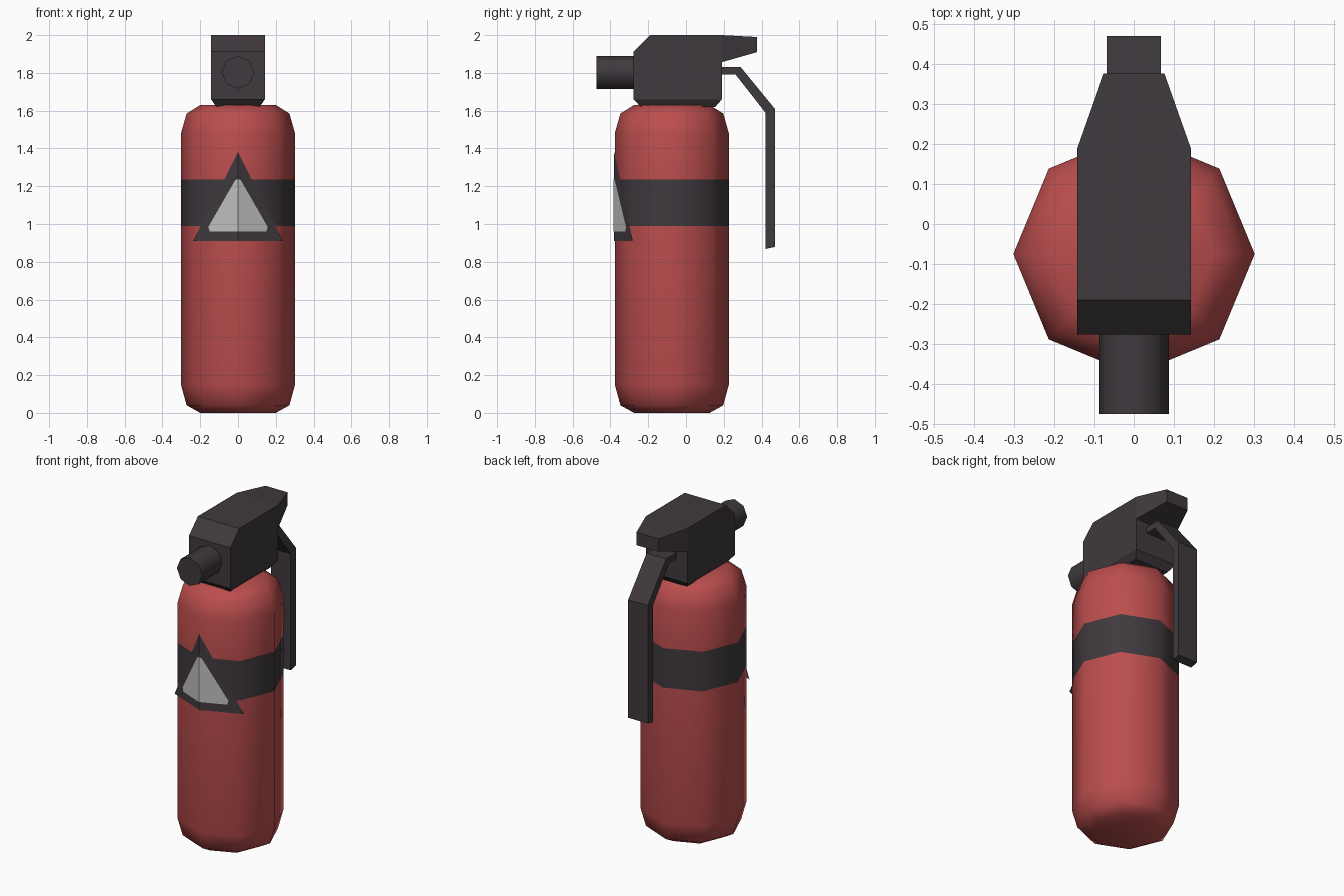
import bpy, bmesh, math

if "Cube" in bpy.data.objects:
    bpy.data.objects.remove(bpy.data.objects["Cube"])


def material(name, rgb):
    m = bpy.data.materials.new(name)
    m.diffuse_color = (*rgb, 1)
    m.use_nodes = True
    m.node_tree.nodes["Principled BSDF"].inputs["Base Color"].default_value = m.diffuse_color
    return m


RED = material("red paint", (0.50, 0.075, 0.075))
DARK = material("dark plastic", (0.050, 0.041, 0.047))
PALE = material("pale grey", (0.52, 0.52, 0.52))


def finish(name, bm, mats, angle):
    me = bpy.data.meshes.new(name)
    bm.to_mesh(me)
    bm.free()
    for m in mats:
        me.materials.append(m)
    ob = bpy.data.objects.new(name, me)
    bpy.context.collection.objects.link(ob)
    if angle:
        bpy.ops.object.select_all(action='DESELECT')
        ob.select_set(True)
        bpy.context.view_layer.objects.active = ob
        bpy.ops.object.shade_smooth_by_angle(angle=math.radians(angle))
    return ob


def loft(name, rings, mats, angle=0, start_cap=True, rule=None):
    """Skin equal-length closed rings, cap the ends, colour by rule."""
    bm = bmesh.new()
    vs = [[bm.verts.new(p) for p in r] for r in rings]
    n = len(vs[0])
    for a, b in zip(vs, vs[1:]):
        for i in range(n):
            j = (i + 1) % n
            bm.faces.new((a[i], a[j], b[j], b[i]))
    if start_cap:
        bm.faces.new(vs[0][::-1])
    bm.faces.new(vs[-1])
    bmesh.ops.recalc_face_normals(bm, faces=bm.faces)
    if rule:
        for f in bm.faces:
            f.material_index = rule(f.calc_center_median())
    return finish(name, bm, mats, angle)


def octagon(r):
    return [(r * math.cos(i * math.pi / 4), r * math.sin(i * math.pi / 4)) for i in range(8)]


# Tank with dark band
CY, R = -0.075, 0.302
profile = [(0.20, 0), (0.272, 0.04), (R, 0.15), (R, 0.99), (R, 1.235),
           (R, 1.48), (0.272, 1.585), (0.20, 1.63)]
loft("tank", [[(x, CY + y, z) for x, y in octagon(r)] for r, z in profile],
     [RED, DARK], 50, rule=lambda c: int(0.99 < c.z < 1.235))

# Valve head block, skinned upward from (z, front y, back y, half width)
layers = [(1.62, -0.24, 0.155, 0.115), (1.66, -0.277, 0.19, 0.142),
          (1.913, -0.277, 0.19, 0.142), (2.0, -0.19, 0.19, 0.142)]
loft("valve_head", [[(-w, a, z), (w, a, z), (w, b, z), (-w, b, z)]
                    for z, a, b, w in layers], [DARK], 30)

# Tapered thumb lever at the back of the head
loft("thumb_lever", [[(-w, y, a), (w, y, a), (w, y, b), (-w, y, b)]
                     for y, a, b, w in [(0.19, 1.857, 2.0, 0.142), (0.377, 1.91, 1.99, 0.076)]],
     [DARK], 30, start_cap=False)

# Nozzle
loft("nozzle", [[(x, y, 1.803 + z) for x, z in octagon(0.087)] for y in (-0.26, -0.475)],
     [DARK], 50)

# Bent squeeze handle: outer and inner (y, z) along its path
path = [((0.18, 1.83), (0.18, 1.792)), ((0.29, 1.83), (0.262, 1.792)),
        ((0.47, 1.61), (0.42, 1.59)), ((0.47, 0.878), (0.42, 0.868))]
W = 0.067
loft("squeeze_handle", [[(-W, *o), (W, *o), (W, *i), (-W, *i)] for o, i in path], [DARK], 30)


# Warning sign plates folded over the front corner of the tank
def sign(name, half, offset, mat):
    bm = bmesh.new()
    slope = math.tan(math.pi / 8)
    for s in (-1, 1):
        f = bm.faces.new([bm.verts.new((s * x, CY - R - offset + slope * x, z)) for x, z in half])
        f.normal_update()
        if f.normal.y > 0:
            f.normal_flip()
    bmesh.ops.remove_doubles(bm, verts=bm.verts, dist=1e-5)
    finish(name, bm, [mat], 0)


sign("sign_border", [(0, 1.38), (0.237, 0.91), (0, 0.91)], 0.003, DARK)
sign("sign_centre", [(0, 1.238), (0.015, 1.232), (0.157, 0.985), (0.15, 0.96), (0, 0.96)],
     0.006, PALE)
